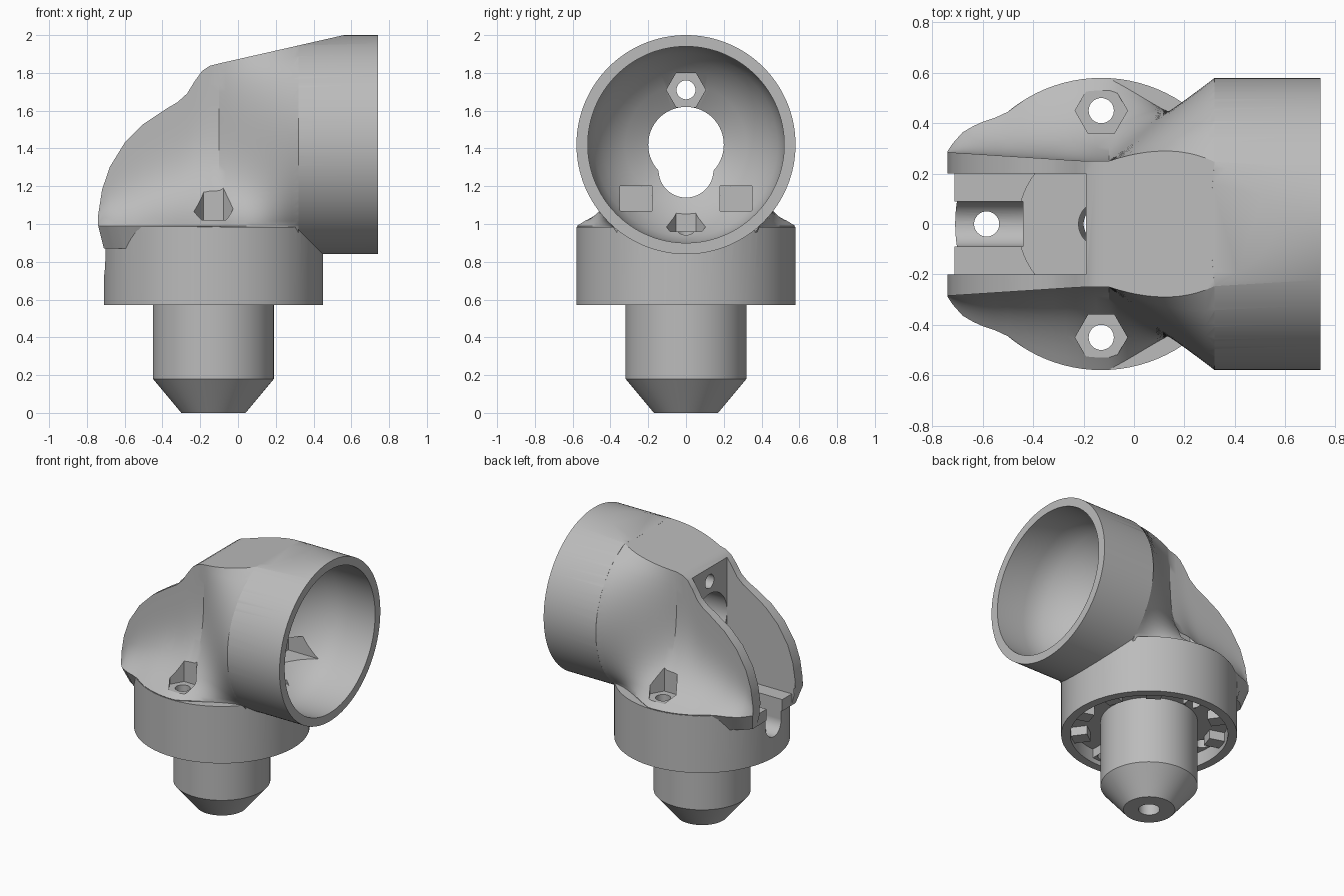
import bpy, bmesh
from math import pi, cos, sin, sqrt
from mathutils import Matrix, Vector

cube = bpy.data.objects.get("Cube")
if cube:
    bpy.data.objects.remove(cube)

grey = bpy.data.materials.new("plain_grey")
grey.use_nodes = True
grey.diffuse_color = (0.5, 0.5, 0.5, 1)
grey.node_tree.nodes["Principled BSDF"].inputs["Base Color"].default_value = (0.5, 0.5, 0.5, 1)

CX = -0.13        # axis of the base and nozzle
R = 0.58          # radius of base and barrel
BZ = 1.42         # height of the barrel axis


def finish(bm, name):
    bmesh.ops.recalc_face_normals(bm, faces=bm.faces)
    mesh = bpy.data.meshes.new(name)
    bm.to_mesh(mesh)
    bm.free()
    mesh.materials.append(grey)
    ob = bpy.data.objects.new(name, mesh)
    bpy.context.collection.objects.link(ob)
    return ob


def turned(name, profile, loc=(0, 0, 0), along_x=False, steps=96, turn=0.0):
    """Solid of revolution from (radius, height) points."""
    bm = bmesh.new()
    rings = []
    for r, h in profile:
        rings.append([bm.verts.new((r * cos(turn + 2 * pi * i / steps),
                                    r * sin(turn + 2 * pi * i / steps), h))
                      for i in range(steps)])
    for a, b in zip(rings, rings[1:]):
        for i in range(steps):
            j = (i + 1) % steps
            bm.faces.new((a[i], a[j], b[j], b[i]))
    bm.faces.new(rings[0])
    bm.faces.new(rings[-1])
    m = Matrix.Translation(loc)
    if along_x:
        m = m @ Matrix.Rotation(pi / 2, 4, 'Y')
    bm.transform(m)
    return finish(bm, name)


def rod(name, r, lo, hi, **kw):
    return turned(name, [(r, lo), (r, hi)], **kw)


def box(name, lo, hi):
    bm = bmesh.new()
    bmesh.ops.create_cube(bm, size=1)
    lo, hi = Vector(lo), Vector(hi)
    bm.transform(Matrix.Translation((lo + hi) / 2) @ Matrix.Diagonal((*(hi - lo), 1)))
    return finish(bm, name)


def interp(points, x):
    if x <= points[0][0]:
        return points[0][1]
    for (x0, v0), (x1, v1) in zip(points, points[1:]):
        if x <= x1:
            return v0 + (v1 - v0) * (x - x0) / (x1 - x0)
    return points[-1][1]


def combine(target, other, op):
    mod = target.modifiers.new(other.name, 'BOOLEAN')
    mod.operation = op
    mod.solver = 'EXACT'
    mod.object = other
    bpy.context.view_layer.objects.active = target
    bpy.ops.object.modifier_apply(modifier=mod.name)
    bpy.data.objects.remove(other)


# Nozzle, neck and hollow-bottomed collar in one turned profile
body = turned("elbow_housing", [(0.17, 0), (0.32, 0.18), (0.32, 0.67), (0.52, 0.67),
                                (0.52, 0.57), (R, 0.57), (R, 0.985)], loc=(CX, 0, 0))

# Flared shoulder blending from a thin fin to the round barrel
ridge = [(-0.74, 1.05), (-0.72, 1.18), (-0.68, 1.30), (-0.6, 1.43), (-0.5, 1.53),
         (-0.38, 1.61), (-0.32, 1.645), (-0.27, 1.69), (-0.23, 1.755), (-0.19, 1.81),
         (-0.15, 1.837), (-0.1, 1.85), (0.32, 1.945)]
skirt = [(-0.74, 0.29), (-0.72, 0.32), (-0.68, 0.365), (-0.62, 0.4), (-0.5, 0.44)]
stations = [p[0] for p in ridge[:-1]] + [-0.1 + 0.42 * i / 12 for i in range(1, 13)]
stations = sorted(stations + [-0.7, -0.64, -0.55, -0.44])
ROWS = 20
bm = bmesh.new()
sections = []
for x in stations:
    top = interp(ridge, x)
    foot = sqrt(max(0, R * R - (x - CX) ** 2))
    if x < -0.4:
        foot = max(foot, interp(skirt, x))
    crest = interp([(-0.74, 0.285), (-0.2, 0.25)], x)
    blend = max(0, (x + 0.1) / 0.42)
    half = [(foot * 0.85, 0.87)]
    for i in range(ROWS + 1):
        s = (i / ROWS) ** 1.2
        z = 0.99 + s * (top - 0.99)
        fin = crest + (foot * 0.998 - crest) * (1 - s) ** 4.5
        circle = sqrt(max(0, R * R - (z - BZ) ** 2))
        half.append((fin + blend * (circle - fin), z))
    outline = half + [(-y, z) for y, z in reversed(half)]
    sections.append([bm.verts.new((x + (0.03 if z < 0.9 and x < -0.6 else 0), y, z))
                     for y, z in outline])
for a, b in zip(sections, sections[1:]):
    for i in range(len(a)):
        j = (i + 1) % len(a)
        bm.faces.new((a[i], a[j], b[j], b[i]))
bm.faces.new(sections[0])
bm.faces.new(sections[-1])
combine(body, finish(bm, "shoulder"), 'UNION')

# Barrel, with its upper edge planed down toward the shoulder
barrel = turned("barrel", [(R - 0.04, 0.31), (R, 0.32), (R, 0.74)],
                loc=(0, 0, BZ), along_x=True, steps=128)
bm = bmesh.new()
bm.from_mesh(barrel.data)
cut = bmesh.ops.bisect_plane(bm, geom=bm.verts[:] + bm.edges[:] + bm.faces[:],
                             plane_co=(-0.1, 0, 1.85), plane_no=(-0.227, 0, 1),
                             clear_outer=True)
bmesh.ops.holes_fill(bm, edges=[e for e in bm.edges if e.is_boundary])
bmesh.ops.recalc_face_normals(bm, faces=bm.faces)
bm.to_mesh(barrel.data)
bm.free()
combine(body, barrel, 'UNION')

# Ring of small lugs under the collar
bm = bmesh.new()
for i in range(10):
    m = (Matrix.Translation((CX, 0, 0)) @ Matrix.Rotation(2 * pi * (i + 0.5) / 10, 4, 'Z')
         @ Matrix.Translation((0.47, 0, 0.65)) @ Matrix.Diagonal((0.12, 0.1, 0.09, 1)))
    bmesh.ops.create_cube(bm, size=1, matrix=m)
combine(body, finish(bm, "collar_lugs"), 'UNION')

# Everything that is cut away
on_axis = (0, 0, BZ)
cutters = [
    turned("bowl", [(0.2, 0.12), (0.32, 0.19), (0.39, 0.25), (0.44, 0.31), (0.485, 0.38),
                    (0.51, 0.45), (0.52, 0.52), (0.52, 0.8)], loc=on_axis, along_x=True, steps=128),
    box("slot", (-0.9, -0.2, 0.955), (-0.19, 0.2, 2.2)),
    box("slot_mouth", (-0.9, -0.2, 0.8), (-0.712, 0.2, 1.0)),
    rod("slot_pit", 0.33, 0.86, 0.96, loc=(CX, 0, 0)),
    turned("centre_bore", [(0.07, -0.1), (0.07, 0.6), (0.09, 0.7), (0.09, 0.9)], loc=(CX, 0, 0)),
    rod("port", 0.2, -0.3, 0.3, loc=on_axis, along_x=True),
    rod("port_lower", 0.145, -0.3, 0.35, loc=(0, 0, 1.285), along_x=True),
    rod("wall_nut", 0.104, -0.06, 0.4, loc=(0, 0, 1.71), along_x=True, steps=6, turn=pi / 6),
    rod("wall_bolt", 0.05, -0.3, 0.2, loc=(0, 0, 1.71), along_x=True, steps=32),
    rod("floor_nut", 0.104, 0.96, 1.15, loc=(0.32, 0, 0), steps=6, turn=pi / 6),
    rod("floor_bolt", 0.05, 0.5, 1.0, loc=(0.32, 0, 0), steps=32),
    box("channel", (-0.9, -0.09, 0.81), (-0.44, 0.09, 1.1)),
    rod("channel_round", 0.0899, -0.9, -0.441, loc=(0, 0, 0.81), along_x=True, steps=48),
    rod("channel_bolt", 0.05, 0.5, 0.9, loc=(-0.585, 0, 0), steps=32),
]
for side in (-1, 1):
    cutters.append(rod("side_nut", 0.104, 1.02, 1.4, loc=(CX, 0.45 * side, 0), steps=6))
    cutters.append(rod("side_bolt", 0.05, 0.5, 1.1, loc=(CX, 0.45 * side, 0), steps=32))
    ys = sorted((0.18 * side, 0.35 * side))
    cutters.append(box("side_window", (0.16, ys[0], 1.07), (0.4, ys[1], 1.2)))
for c in cutters:
    c.hide_render = True
    combine(body, c, 'DIFFERENCE')

# Smooth shading with crisp edges
bpy.ops.object.select_all(action='DESELECT')
body.select_set(True)
bpy.context.view_layer.objects.active = body
bpy.ops.object.shade_smooth_by_angle(angle=0.5)
